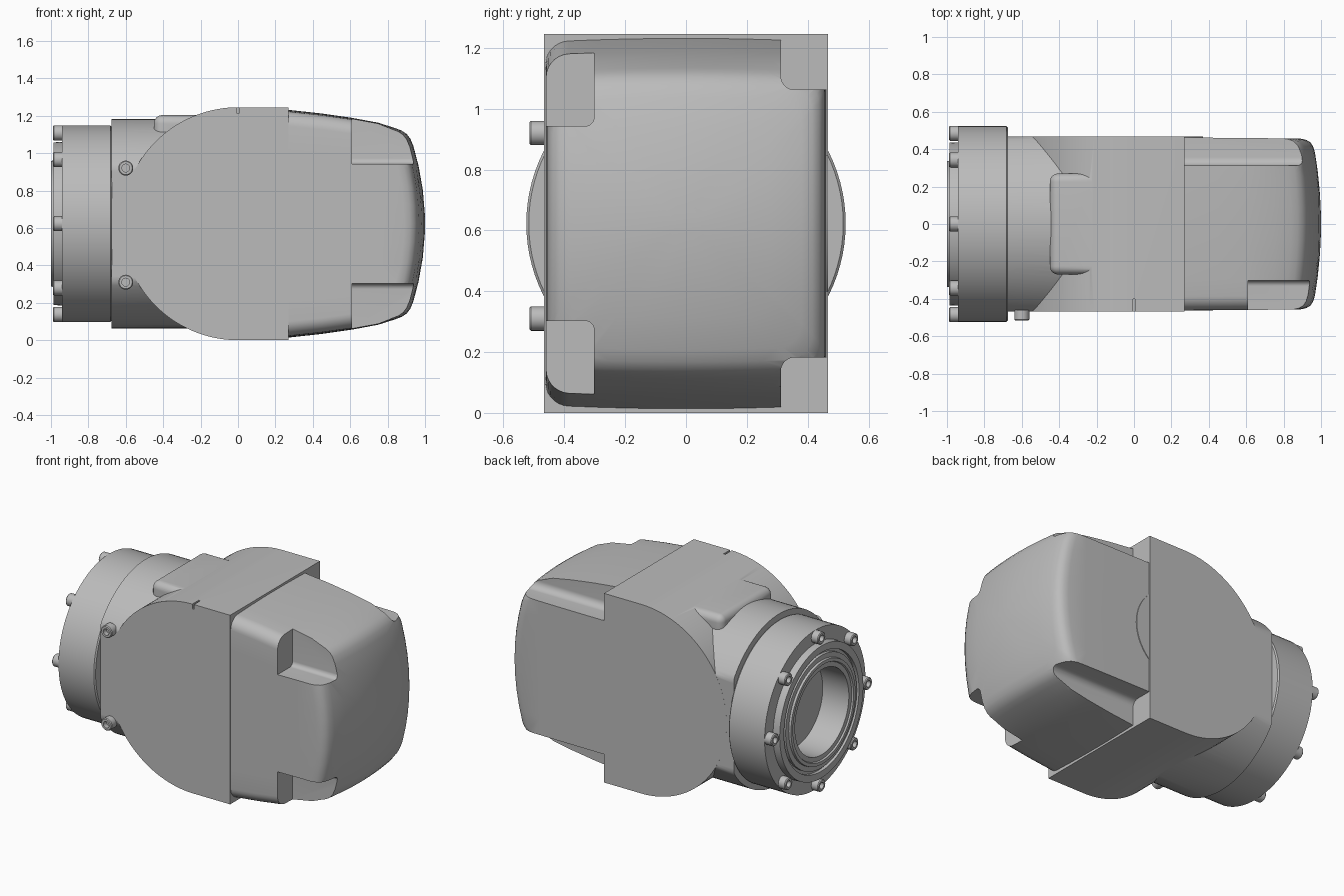
import bpy, bmesh
from math import cos, sin, pi
from mathutils import Vector

if "Cube" in bpy.data.objects:
    bpy.data.objects.remove(bpy.data.objects["Cube"])

MID = 0.6225   # height of the main axis
HALF = 0.467   # half depth of the housing

grey = bpy.data.materials.new("light grey metal")
grey.use_nodes = True
grey.diffuse_color = (0.5, 0.5, 0.5, 1)
grey.node_tree.nodes["Principled BSDF"].inputs["Base Color"].default_value = (0.5, 0.5, 0.5, 1)


def finish(name, bm):
    bmesh.ops.recalc_face_normals(bm, faces=bm.faces)
    mesh = bpy.data.meshes.new(name)
    bm.to_mesh(mesh)
    bm.free()
    mesh.materials.append(grey)
    obj = bpy.data.objects.new(name, mesh)
    bpy.context.collection.objects.link(obj)
    return obj


def loft(name, rings):
    """Skin a list of equal rings and cap both ends."""
    bm = bmesh.new()
    loops = [[bm.verts.new(p) for p in ring] for ring in rings]
    n = len(loops[0])
    for a, b in zip(loops, loops[1:]):
        for i in range(n):
            j = (i + 1) % n
            bm.faces.new((a[i], a[j], b[j], b[i]))
    bm.faces.new(loops[0])
    bm.faces.new(loops[-1])
    return finish(name, bm)


def lathe(name, profile, axis="X", centre=(0, 0, 0), n=96):
    """Turn (position, radius) pairs about an axis."""
    rings = []
    for pos, r in profile:
        turn = [(r * cos(2 * pi * i / n), r * sin(2 * pi * i / n)) for i in range(n)]
        rings.append([Vector(centre) + Vector((pos, u, v) if axis == "X" else (u, pos, v))
                      for u, v in turn])
    return loft(name, rings)


def block(name, low, high, bevel=0, along_x=False):
    bm = bmesh.new()
    bmesh.ops.create_cube(bm, size=1)
    for v in bm.verts:
        v.co = [l + (c + 0.5) * (h - l) for c, l, h in zip(v.co, low, high)]
    if bevel:
        edges = [e for e in bm.edges if not along_x
                 or abs(e.verts[0].co.x - e.verts[1].co.x) > 0.01]
        bmesh.ops.bevel(bm, geom=edges, offset=bevel, segments=8, profile=0.5, affect="EDGES")
    return finish(name, bm)


def activate(obj):
    bpy.ops.object.select_all(action="DESELECT")
    obj.select_set(True)
    bpy.context.view_layer.objects.active = obj


def combine(obj, other, operation):
    activate(obj)
    mod = obj.modifiers.new("join", "BOOLEAN")
    mod.operation = operation
    mod.solver = "EXACT"
    mod.object = other
    bpy.ops.object.modifier_apply(modifier=mod.name)
    bpy.data.objects.remove(other)


# Housing: half round on the flange side, square on the cover side
outline = [(0.27, MID), (0.27, -MID)]
outline += [(-MID * sin(pi * i / 72), -MID * cos(pi * i / 72)) for i in range(73)]
housing = loft("housing", [[(x, y, MID + z) for x, z in outline] for y in (-HALF, HALF)])

# Neck: a cylinder with flattened front and back
neck_ring = []
for i in range(120):
    a = 2 * pi * i / 120
    neck_ring.append((max(-0.4668, min(0.4668, 0.56 * cos(a))), MID + 0.56 * sin(a)))
neck = loft("neck", [[(x, y, z) for y, z in neck_ring] for x in (-0.675, -0.02)])
combine(housing, neck, "UNION")
combine(housing, block("hump", (-0.45, -0.27, 0.8), (0.0, 0.27, 1.203), 0.045), "UNION")
combine(housing, block("slot", (-0.006, -0.5, 1.213), (0.006, -0.4, 1.3)), "DIFFERENCE")


# Motor cover: rounded box that tapers to a domed end
def rounded_rect(w, h, r, arc=7, fill=8):
    corners = []
    for k, (sy, sz) in enumerate(((1, 1), (-1, 1), (-1, -1), (1, -1))):
        corners.append([(sy * (w - r) + r * cos(pi / 2 * (k + i / arc)),
                         sz * (h - r) + r * sin(pi / 2 * (k + i / arc)))
                        for i in range(arc + 1)])
    pts = []
    for k in range(4):
        pts += corners[k]
        (y0, z0), (y1, z1) = corners[k][-1], corners[(k + 1) % 4][0]
        pts += [(y0 + (y1 - y0) * i / fill, z0 + (z1 - z0) * i / fill) for i in range(1, fill)]
    return [(y, z * (1 - 0.02 * (y / w) ** 2)) for y, z in pts]


def dome(y, z):
    return 1 - 0.045 * (y / 0.45) ** 2 - 0.13 * (z / 0.6) ** 2


rings = []
for x, w, h in ((0.25, 0.462, 0.611), (0.45, 0.461, 0.589), (0.61, 0.46, 0.566), (0.75, 0.458, 0.54)):
    rings.append([(x, y, MID + z) for y, z in rounded_rect(w, h, 0.075)])
for back, w, h, r in ((0.065, 0.457, 0.511, 0.08), (0.035, 0.45, 0.498, 0.08),
                      (0.015, 0.437, 0.48, 0.08), (0.004, 0.415, 0.455, 0.08),
                      (0, 0.38, 0.415, 0.08), (0, 0.28, 0.31, 0.07),
                      (0, 0.16, 0.18, 0.05), (0, 0.05, 0.05, 0.02)):
    rings.append([(dome(y, z) - back, y, MID + z) for y, z in rounded_rect(w, h, r)])
cover = loft("motor_cover", rings)

# Corner pockets: short at the front, full length at the back
for side in (1, -1):
    for x, y0, y1, inner, bevel in ((0.61, -0.7, -0.302, 0.32, 0.03),
                                    (0.2, 0.312, 0.7, 0.44, 0.045)):
        z0, z1 = sorted((MID + side * inner, MID + side * 0.9))
        combine(cover, block("pocket", (x, y0, z0), (1.2, y1, z1), bevel, True), "DIFFERENCE")

# Round pad on the back, reaching past the housing edge
lathe("back_pad", [(0.4, 0.3), (0.4665, 0.3)], "Y", (0.07, 0, MID))

# Output flange with stepped rings and a central bore
lathe("flange", [(-0.675, 0.517), (-0.683, 0.525), (-0.94, 0.525), (-0.94, 0.437),
                 (-0.987, 0.435), (-0.987, 0.39), (-0.965, 0.39), (-0.965, 0.37),
                 (-0.985, 0.37), (-0.985, 0.338), (-1.0, 0.336), (-1.0, 0.315),
                 (-0.99, 0.31), (-0.99, 0.28), (-0.8, 0.28)], "X", (0, 0, MID))


# Socket head screws on the flange and the front face
def screw(name, start, end, axis, centre):
    deep = end + (start - end) * 0.6
    lip = end + (start - end) * 0.1
    lathe(name, [(start, 0.04), (lip, 0.04), (end, 0.035), (end, 0.021), (deep, 0.021)],
          axis, centre, 24)


for i in range(8):
    a = pi / 4 * i
    screw(f"flange_screw_{i + 1}", -0.935, -0.99, "X", (0, 0.485 * cos(a), MID + 0.485 * sin(a)))
for label, z in (("upper", 0.92), ("lower", 0.31)):
    screw(f"{label}_front_screw", -0.46, -0.515, "Y", (-0.6, 0, z))

# Smooth the round surfaces and keep edges sharp
for obj in list(bpy.context.collection.objects):
    if obj.type == "MESH" and obj.data.materials and obj.data.materials[0] == grey:
        activate(obj)
        bpy.ops.object.shade_smooth_by_angle(angle=0.55)
